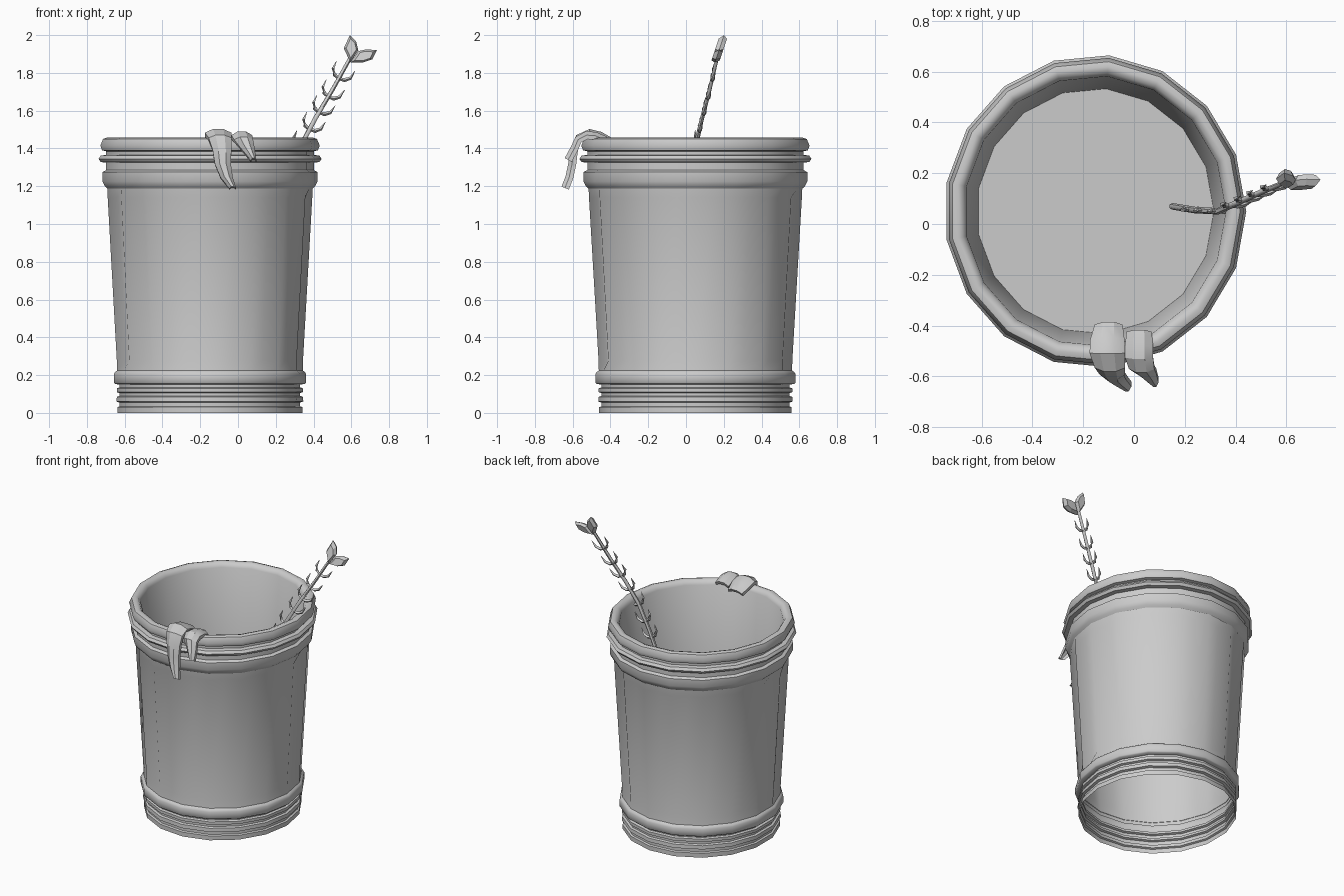
import bpy, bmesh, math
from mathutils import Vector

if "Cube" in bpy.data.objects:
    bpy.data.objects.remove(bpy.data.objects["Cube"])

CX, CY, SX = -0.153, 0.05, 0.965   # can axis and its slight oval squash


def finish(bm, name, angle=None):
    bmesh.ops.recalc_face_normals(bm, faces=bm.faces)
    me = bpy.data.meshes.new(name)
    bm.to_mesh(me)
    bm.free()
    ob = bpy.data.objects.new(name, me)
    bpy.context.collection.objects.link(ob)
    if angle:
        bpy.ops.object.select_all(action='DESELECT')
        ob.select_set(True)
        bpy.context.view_layer.objects.active = ob
        bpy.ops.object.shade_smooth_by_angle(angle=math.radians(angle))
    return ob


def bridge(bm, rings, closed=True):
    for a, b in zip(rings, rings[1:]):
        n = len(a)
        for i in range(n if closed else n - 1):
            j = (i + 1) % n
            bm.faces.new((a[i], a[j], b[j], b[i]))


def lathe(name, profile, n=17, cap=False):
    """Profile rows are (radius, z, flute depth); odd columns are pushed in."""
    bm = bmesh.new()
    rings = []
    for r, z, *g in profile:
        ring = []
        for i in range(n):
            a = 2 * math.pi * i / n
            rr = r
            if g and i % 2:
                rr = r * math.cos(math.pi / 17) - g[0]
            ring.append(bm.verts.new((CX + SX * rr * math.cos(a), CY + rr * math.sin(a), z)))
        rings.append(ring)
    bridge(bm, rings)
    if cap:
        bm.faces.new(rings[-1])
    return finish(bm, name, 45)


def tube(bm, pts, radii, sides=6):
    pts = [Vector(p) for p in pts]
    rings = []
    for k, p in enumerate(pts):
        d = pts[min(k + 1, len(pts) - 1)] - pts[max(k - 1, 0)]
        q = d.to_track_quat('Z', 'Y')
        rings.append([bm.verts.new(p + q @ Vector((radii[k] * math.cos(2 * math.pi * i / sides),
                                                   radii[k] * math.sin(2 * math.pi * i / sides), 0)))
                      for i in range(sides)])
    bridge(bm, rings)
    bm.faces.new(rings[0])
    bm.faces.new(rings[-1])


# Rolled rim, ring, collar, then inner liner down to the floor
lathe("rim_and_liner", [
    (0.555, 1.175), (0.582, 1.20), (0.595, 1.225), (0.595, 1.275), (0.575, 1.285), (0.575, 1.325),
    (0.605, 1.328), (0.617, 1.345), (0.605, 1.362), (0.575, 1.366), (0.575, 1.385),
    (0.597, 1.39), (0.607, 1.415), (0.592, 1.45), (0.572, 1.457), (0.55, 1.45), (0.534, 1.425),
    (0.485, 0.65)], cap=True)

# Fluted tapering wall
lathe("fluted_body", [(0.514, 0.20, 0), (0.514, 0.225, 0), (0.515, 0.275, 0.02),
                      (0.566, 1.14, 0.02), (0.568, 1.185, 0), (0.568, 1.21, 0)], n=34)

# Ribbed foot, open underneath
lathe("ribbed_foot", [
    (0.512, 0.225), (0.525, 0.217), (0.532, 0.205), (0.532, 0.16), (0.525, 0.153), (0.50, 0.15),
    (0.50, 0.135), (0.515, 0.13), (0.515, 0.11), (0.50, 0.105), (0.50, 0.09),
    (0.515, 0.085), (0.517, 0.06), (0.50, 0.055), (0.50, 0.035), (0.512, 0.03), (0.512, 0.0)])

# Plant stem leaning out of the can
stem = [Vector(p) for p in [(0.15, 0.07, 1.06), (0.24, 0.055, 1.24), (0.33, 0.05, 1.41),
                            (0.41, 0.085, 1.56), (0.50, 0.125, 1.71), (0.595, 0.165, 1.88)]]
bm = bmesh.new()
tube(bm, stem, [0.013, 0.013, 0.013, 0.012, 0.011, 0.010])
finish(bm, "plant_stem", 60)

# Pairs of hooked leaves along the stem
bm = bmesh.new()
for t in (0.8, 1.35, 1.95, 2.6, 3.2, 3.75, 4.35):
    k = int(t)
    p = stem[k].lerp(stem[k + 1], t - k)
    up = (stem[k + 1] - stem[k]).normalized()
    side = Vector((up.z, 0, -up.x)).normalized()
    for s in (-1, 1):
        pts = [p, p + side * s * 0.03 + up * 0.008,
               p + side * s * 0.052 + up * 0.032, p + side * s * 0.056 + up * 0.078]
        tube(bm, pts, [0.007, 0.011, 0.009, 0.001], 4)
finish(bm, "stem_leaves", 40)

# Two thick petals at the tip
bm = bmesh.new()
petals = [[(0.595, 1.855), (0.56, 1.93), (0.592, 2.0), (0.625, 1.967), (0.637, 1.92)],
          [(0.595, 1.855), (0.637, 1.915), (0.68, 1.925), (0.735, 1.92), (0.712, 1.872), (0.66, 1.855)]]
for outline in petals:
    cx = sum(p[0] for p in outline) / len(outline)
    cz = sum(p[1] for p in outline) / len(outline)
    rings = []
    for dy, f in ((-0.022, 0.7), (0, 1.0), (0.022, 0.7)):
        ring = []
        for x, z in outline:
            px, pz = cx + (x - cx) * f, cz + (z - cz) * f
            ring.append(bm.verts.new((px, 0.155 + (pz - 1.86) * 0.33 + dy, pz)))
        rings.append(ring)
    bridge(bm, rings)
    bm.faces.new(rings[0])
    bm.faces.new(rings[-1])
finish(bm, "flower_petals")


# Fruit peel strips draped over the front rim: rows are (x, y, z, width)
def peel(name, rows):
    bm = bmesh.new()
    rings = []
    P = [Vector(r[:3]) for r in rows]
    for k, (x, y, z, w) in enumerate(rows):
        d = P[min(k + 1, len(P) - 1)] - P[max(k - 1, 0)]
        out = Vector((0, d.z, -d.y)).normalized()
        ring = [P[k] + Vector((-w / 2, 0, 0)) - out * 0.012, P[k] + Vector((-w / 5, 0, 0)) + out * 0.008,
                P[k] + Vector((w / 5, 0, 0)) + out * 0.008, P[k] + Vector((w / 2, 0, 0)) - out * 0.012]
        ring += [p - out * 0.022 for p in reversed(ring)]
        rings.append([bm.verts.new(p) for p in ring])
    bridge(bm, rings)
    bm.faces.new(rings[0])
    bm.faces.new(rings[-1])
    finish(bm, name, 25)


peel("long_peel", [(-0.10, -0.39, 1.445, 0.11), (-0.105, -0.45, 1.48, 0.135), (-0.105, -0.51, 1.495, 0.14),
                   (-0.095, -0.575, 1.465, 0.12), (-0.085, -0.605, 1.40, 0.10), (-0.08, -0.615, 1.32, 0.085),
                   (-0.06, -0.63, 1.25, 0.065), (-0.028, -0.652, 1.195, 0.035)])
peel("short_peel", [(0.02, -0.42, 1.455, 0.10), (0.02, -0.48, 1.48, 0.11), (0.02, -0.53, 1.482, 0.11),
                    (0.03, -0.58, 1.455, 0.10), (0.05, -0.60, 1.41, 0.075), (0.082, -0.635, 1.345, 0.03)])
